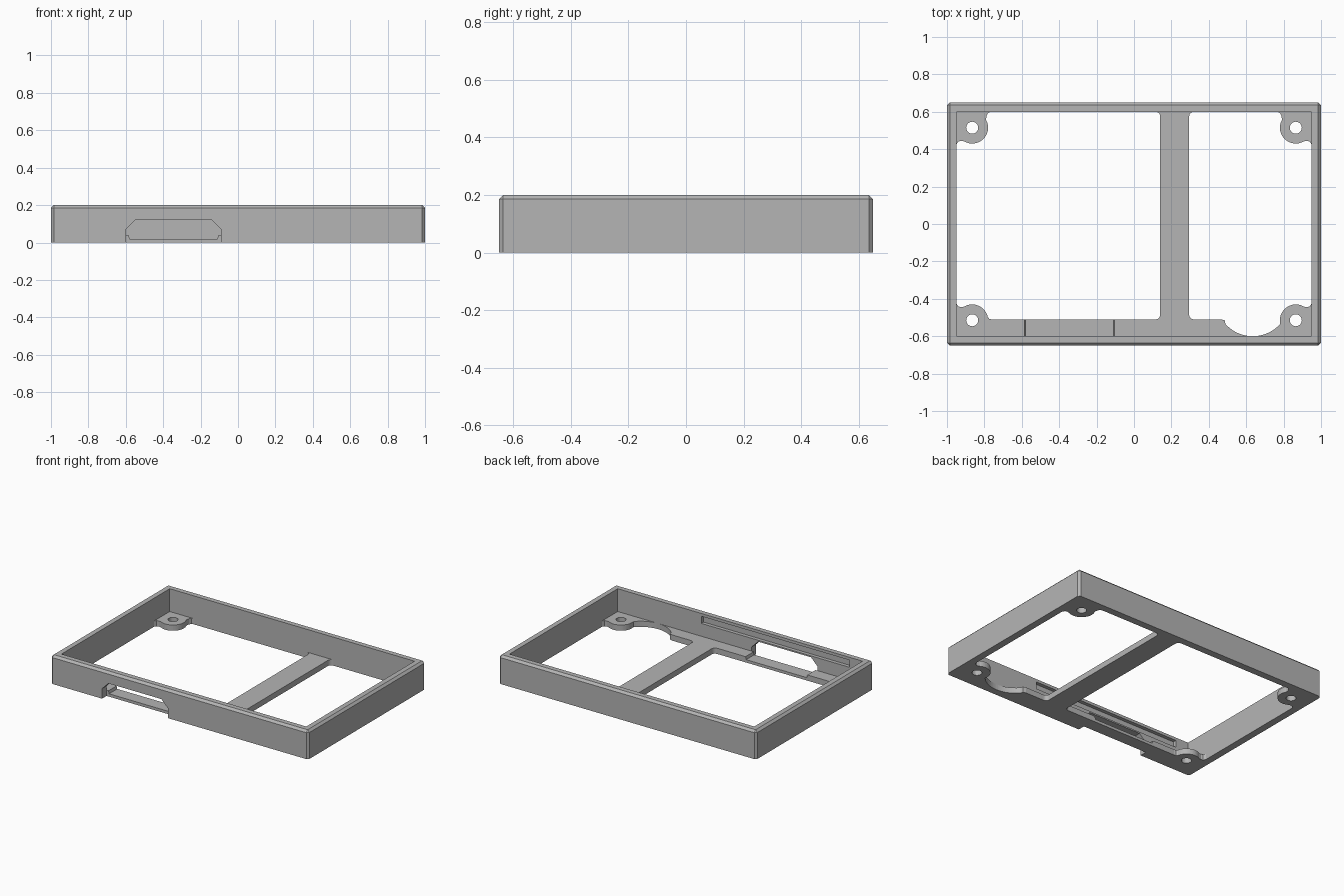
import bpy, bmesh
from math import cos, sin, radians
from mathutils import Vector

if "Cube" in bpy.data.objects:
    bpy.data.objects.remove(bpy.data.objects["Cube"], do_unlink=True)

grey = bpy.data.materials.new("plain_grey")
grey.use_nodes = True
grey.diffuse_color = (0.46, 0.46, 0.46, 1)
grey.node_tree.nodes["Principled BSDF"].inputs["Base Color"].default_value = grey.diffuse_color

WALL_X, WALL_Y = 0.95, 0.6      # inner wall faces
LEDGE = -0.51                   # front ledge edge
PAD_X, PAD_Y = 0.865, 0.515     # screw pad centres
BASE = 0.04                     # base plate thickness


def add_object(name, bm):
    bmesh.ops.recalc_face_normals(bm, faces=bm.faces)
    mesh = bpy.data.meshes.new(name)
    bm.to_mesh(mesh)
    bm.free()
    mesh.materials.append(grey)
    obj = bpy.data.objects.new(name, mesh)
    bpy.context.collection.objects.link(obj)
    return obj


def prism(name, outline, low, high, along_y=False):
    """Extrude an outline along z, or an xz outline along y."""
    bm = bmesh.new()
    place = (lambda p: (p[0], low, p[1])) if along_y else (lambda p: (p[0], p[1], low))
    face = bm.faces.new([bm.verts.new(place(p)) for p in outline])
    move = Vector((0, high - low, 0) if along_y else (0, 0, high - low))
    new = bmesh.ops.extrude_face_region(bm, geom=[face])["geom"]
    bmesh.ops.translate(bm, vec=move, verts=[v for v in new if isinstance(v, bmesh.types.BMVert)])
    return add_object(name, bm)


def rect(x0, x1, y0, y1):
    return [(x0, y0), (x1, y0), (x1, y1), (x0, y1)]


def arc(cx, cy, r, a0, a1, steps=16):
    angles = [radians(a0 + (a1 - a0) * i / steps) for i in range(steps + 1)]
    return [(cx + r * cos(a), cy + r * sin(a)) for a in angles]


def pad_edge(sx, sy):
    """Inner edge of a screw pad, from the long wall round to the end wall."""
    if sy > 0:
        pts = [(0.765, WALL_Y), (0.779, 0.595), (0.788, 0.58)] + arc(PAD_X, PAD_Y, 0.085, 150, 300)
    else:
        pts = [(0.76, -LEDGE), (0.774, 0.507)] + arc(PAD_X, PAD_Y, 0.085, 192, 300)
    pts += [(0.925, 0.445), (0.94, 0.44), (WALL_X, 0.425)]
    return [(sx * x, sy * y) for x, y in pts]


def cut(body, cutter):
    mod = body.modifiers.new("cut", "BOOLEAN")
    mod.object, mod.operation, mod.solver = cutter, "DIFFERENCE", "EXACT"
    bpy.context.view_layer.objects.active = body
    bpy.ops.object.modifier_apply(modifier=mod.name)
    bpy.data.objects.remove(cutter, do_unlink=True)


# Outer block with chamfered upright and top edges
bm = bmesh.new()
bmesh.ops.create_cube(bm, size=1)
for v in bm.verts:
    v.co = (v.co.x * 2, v.co.y * 1.3, (v.co.z + 0.5) * 0.2)
edges = [e for e in bm.edges if max(v.co.z for v in e.verts) > 0.1]
bmesh.ops.bevel(bm, geom=edges, offset=0.015, segments=1, affect="EDGES")
frame = add_object("bezel_frame", bm)

# Main tray cavity
cut(frame, prism("cavity", rect(-WALL_X, WALL_X, -WALL_Y, WALL_Y), BASE, 0.3))

# Two base openings with a crossbar left between them
r = 0.025
wide = (arc(0.14 - r, LEDGE + r, r, -90, 0, 6) + arc(0.14 - r, WALL_Y - r, r, 0, 90, 6)
        + pad_edge(-1, 1) + pad_edge(-1, -1)[::-1])
cut(frame, prism("wide_opening", wide, -0.1, 0.1))

bar = 0.295
scoop = [(0.465, LEDGE), (0.485, -0.515)] + arc(0.635, -0.404, 0.196, 222, 318, 24)
narrow = (arc(bar + r, WALL_Y - r, r, 90, 180, 6) + arc(bar + r, LEDGE + r, r, 180, 270, 6)
          + scoop + pad_edge(1, -1)[2:] + pad_edge(1, 1)[::-1])
cut(frame, prism("narrow_opening", narrow, -0.1, 0.1))

# Screw holes
for sx in (-1, 1):
    for sy in (-1, 1):
        cut(frame, prism("screw_hole", arc(sx * PAD_X, sy * PAD_Y, 0.032, 0, 345, 23), -0.1, 0.1))

# Front connector slot, with a thinned floor behind it
slot = [(-0.6, -0.1), (-0.09, -0.1), (-0.09, 0.07), (-0.14, 0.12), (-0.55, 0.12), (-0.6, 0.07)]
cut(frame, prism("slot", slot, -0.7, -WALL_Y, True))
floor = [(-0.58, 0.02), (-0.11, 0.02), (-0.1, 0.06), (-0.59, 0.06)]
cut(frame, prism("slot_floor", floor, -0.62, -0.45, True))

# Long groove inside the front wall
cut(frame, prism("groove", rect(-0.85, 0.3, 0.13, 0.18), -0.625, -0.58, True))
